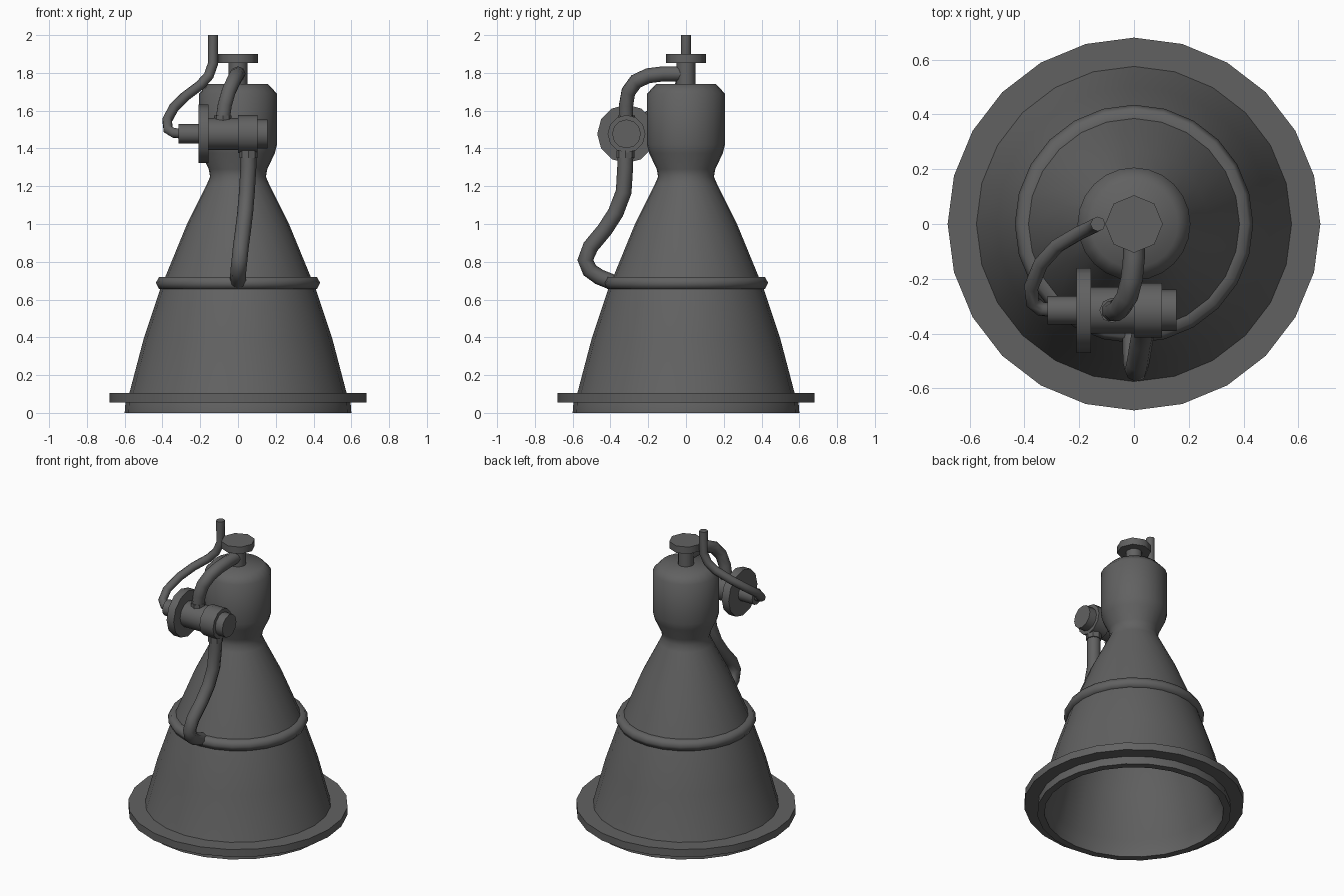
import bpy, bmesh, math
from mathutils import Matrix, Vector

if "Cube" in bpy.data.objects:
    bpy.data.objects.remove(bpy.data.objects["Cube"])

grey = bpy.data.materials.new("dark grey metal")
grey.diffuse_color = (0.12, 0.12, 0.12, 1)
grey.use_nodes = True
grey.node_tree.nodes["Principled BSDF"].inputs["Base Color"].default_value = grey.diffuse_color


def finish(ob, angle=40):
    bpy.ops.object.select_all(action='DESELECT')
    ob.select_set(True)
    bpy.context.view_layer.objects.active = ob
    bpy.ops.object.shade_smooth_by_angle(angle=math.radians(angle))


def lathe(name, profile, sides, closed=False, matrix=None, angle=40):
    """Revolve (radius, height) points about z, then place with matrix."""
    bm = bmesh.new()
    rings = []
    for i in range(sides):
        a = 2 * math.pi * i / sides
        rings.append([bm.verts.new((r * math.cos(a), r * math.sin(a), z)) for r, z in profile])
    n = len(profile)
    for i in range(sides):
        p, q = rings[i], rings[(i + 1) % sides]
        for j in range(n if closed else n - 1):
            k = (j + 1) % n
            bm.faces.new((p[j], q[j], q[k], p[k]))
    bmesh.ops.remove_doubles(bm, verts=bm.verts, dist=1e-5)
    bmesh.ops.recalc_face_normals(bm, faces=bm.faces)
    me = bpy.data.meshes.new(name)
    bm.to_mesh(me)
    bm.free()
    if matrix:
        me.transform(matrix)
    me.materials.append(grey)
    ob = bpy.data.objects.new(name, me)
    bpy.context.collection.objects.link(ob)
    finish(ob, angle)
    return ob


def disc(name, r, a, b, sides, matrix=None, angle=40):
    return lathe(name, [(0, a), (r, a), (r, b), (0, b)], sides, matrix=matrix, angle=angle)


def tube(name, points, radius):
    cu = bpy.data.curves.new(name, 'CURVE')
    cu.dimensions = '3D'
    cu.bevel_depth = radius
    cu.bevel_resolution = 2
    cu.use_fill_caps = True
    sp = cu.splines.new('POLY')
    sp.points.add(len(points) - 1)
    for p, co in zip(sp.points, points):
        p.co = (*co, 1)
    cu.materials.append(grey)
    ob = bpy.data.objects.new(name, cu)
    bpy.context.collection.objects.link(ob)
    bpy.ops.object.select_all(action='DESELECT')
    ob.select_set(True)
    bpy.context.view_layer.objects.active = ob
    bpy.ops.object.convert(target='MESH')
    finish(bpy.context.view_layer.objects.active, 50)


# Hollow shade and lamp head in one shell of even thickness
T = 0.045
outer = [(0.6, 0), (0.596, 0.055), (0.575, 0.105), (0.5, 0.39), (0.41, 0.66), (0.385, 0.72),
         (0.27, 1.0), (0.165, 1.21), (0.148, 1.25), (0.155, 1.29), (0.195, 1.375),
         (0.206, 1.42), (0.206, 1.69), (0.16, 1.74), (0, 1.74)]
inner = [(r - T, z) for r, z in outer[:-3]] + [(0.16, 1.67), (0.14, 1.695), (0, 1.695)]
lathe("shade_and_head", outer[::-1] + inner, 24, angle=60)

# Rim flange and middle band
lathe("rim_flange", [(0.58, 0.055), (0.68, 0.055), (0.68, 0.105), (0.57, 0.105)], 24, closed=True)
lathe("middle_band", [(0.435, 0.688), (0.418, 0.72), (0.385, 0.72), (0.38, 0.69),
                      (0.395, 0.655), (0.418, 0.655)], 24, closed=True, angle=65)

# Stem and cap
disc("stem", 0.05, 1.73, 1.86, 12)
disc("cap", 0.105, 1.853, 1.9, 8, angle=50)

# Swivel joint along x
axle = Matrix.Translation((0, -0.315, 1.477)) @ Matrix.Rotation(math.pi / 2, 4, 'Y')
for name, r, a, b in (("cable_gland", 0.052, -0.315, -0.2), ("joint_disc", 0.155, -0.21, -0.157),
                      ("joint_barrel", 0.085, -0.16, 0.01), ("joint_collar", 0.1, 0.0, 0.102),
                      ("joint_knob", 0.076, 0.1, 0.155)):
    disc(name, r, a, b, 12, axle)

# Upper and lower support arms
tube("upper_arm", [(0, -0.02, 1.795), (0, -0.12, 1.795), (-0.008, -0.2, 1.785),
                   (-0.025, -0.265, 1.755), (-0.05, -0.305, 1.7), (-0.07, -0.317, 1.63),
                   (-0.083, -0.317, 1.54)], 0.04)
disc("upper_arm_collar", 0.046, 1.54, 1.575, 8, Matrix.Translation((-0.08, -0.315, 0)))
tube("lower_arm", [(0.055, -0.32, 1.42), (0.055, -0.322, 1.3), (0.047, -0.33, 1.17),
                   (0.038, -0.372, 1.06), (0.027, -0.43, 0.97), (0.015, -0.505, 0.88),
                   (0.008, -0.533, 0.81), (0.002, -0.51, 0.755), (0, -0.46, 0.72),
                   (0, -0.385, 0.69)], 0.042)
disc("lower_arm_collar", 0.048, 1.35, 1.39, 8, Matrix.Translation((0.055, -0.32, 0)))

# Power cable
tube("cable", [(-0.132, 0, 2.0), (-0.132, 0, 1.85), (-0.155, -0.012, 1.785), (-0.2, -0.033, 1.735),
               (-0.28, -0.08, 1.675), (-0.34, -0.145, 1.615), (-0.375, -0.23, 1.55),
               (-0.37, -0.285, 1.5), (-0.34, -0.31, 1.482), (-0.28, -0.315, 1.477)], 0.027)
